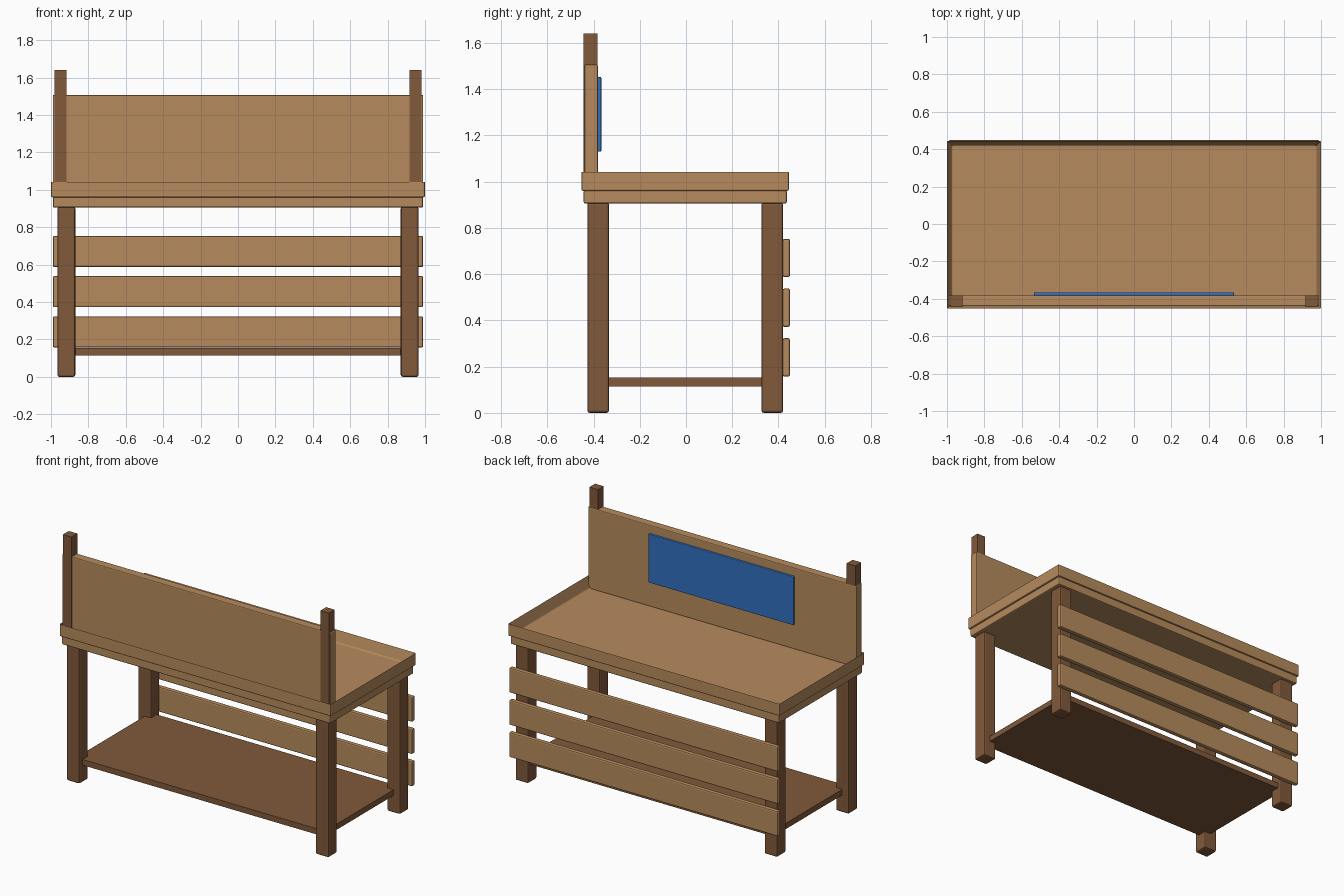
import bpy
import bmesh

cube = bpy.data.objects.get("Cube")
if cube:
    bpy.data.objects.remove(cube, do_unlink=True)


def make_material(name, rgb):
    mat = bpy.data.materials.new(name)
    mat.use_nodes = True
    mat.diffuse_color = (*rgb, 1)
    mat.node_tree.nodes["Principled BSDF"].inputs["Base Color"].default_value = (*rgb, 1)
    return mat


light_wood = make_material("light wood", (0.47, 0.26, 0.11))
dark_wood = make_material("dark wood", (0.22, 0.10, 0.043))
blue = make_material("blue board", (0.03, 0.16, 0.52))


def box(name, x, y, z, mat, bevel=0.0, tray=None):
    """Box from (min, max) ranges; tray = (rim width, depth) hollows the top."""
    bm = bmesh.new()
    bmesh.ops.create_cube(bm, size=1)
    for v in bm.verts:
        for axis, (low, high) in enumerate((x, y, z)):
            v.co[axis] = high if v.co[axis] > 0 else low
    if tray:
        bm.normal_update()
        top = max(bm.faces, key=lambda f: f.calc_center_median().z)
        bmesh.ops.inset_region(bm, faces=[top], thickness=tray[0])
        for v in top.verts:
            v.co.z -= tray[1]
    mesh = bpy.data.meshes.new(name)
    bm.to_mesh(mesh)
    bm.free()
    mesh.materials.append(mat)
    obj = bpy.data.objects.new(name, mesh)
    bpy.context.collection.objects.link(obj)
    if bevel:
        mod = obj.modifiers.new("soft edges", "BEVEL")
        mod.width = bevel
        mod.segments = 2
        mod.limit_method = "ANGLE"
    return obj


# Worktop: lower slab and raised-rim tray
box("worktop_slab", (-0.99, 0.99), (-0.443, 0.436), (0.905, 0.964), light_wood, 0.008)
box("worktop_rim", (-1, 1), (-0.452, 0.445), (0.96, 1.045), light_wood, 0.007, tray=(0.035, 0.078))

# Legs and back panel posts, mirrored left and right
for side, label in ((1, "left"), (-1, "right")):
    x_leg = sorted((side * 0.87, side * 0.965))
    x_post = sorted((side * 0.917, side * 0.98))
    box("front_leg_" + label, x_leg, (-0.427, -0.333), (0, 0.91), dark_wood, 0.01)
    box("back_leg_" + label, x_leg, (0.326, 0.42), (0, 0.91), dark_wood, 0.01)
    box("upright_post_" + label, x_post, (-0.443, -0.382), (0.965, 1.64), dark_wood)

# Lower shelf
box("lower_shelf", (-0.917, 0.917), (-0.395, 0.388), (0.115, 0.153), dark_wood)

# Upright panel with its blue board
box("upright_panel", (-0.99, 0.99), (-0.439, -0.381), (0.965, 1.507), light_wood, 0.006)
box("blue_board", (-0.535, 0.535), (-0.385, -0.366), (1.13, 1.453), blue, 0.005)

# Three slats across the rear legs
for i in range(3):
    mid = 0.24 + i * 0.215
    box(f"slat_{i + 1}", (-0.99, 0.99), (0.418, 0.45), (mid - 0.083, mid + 0.083), light_wood, 0.008)
